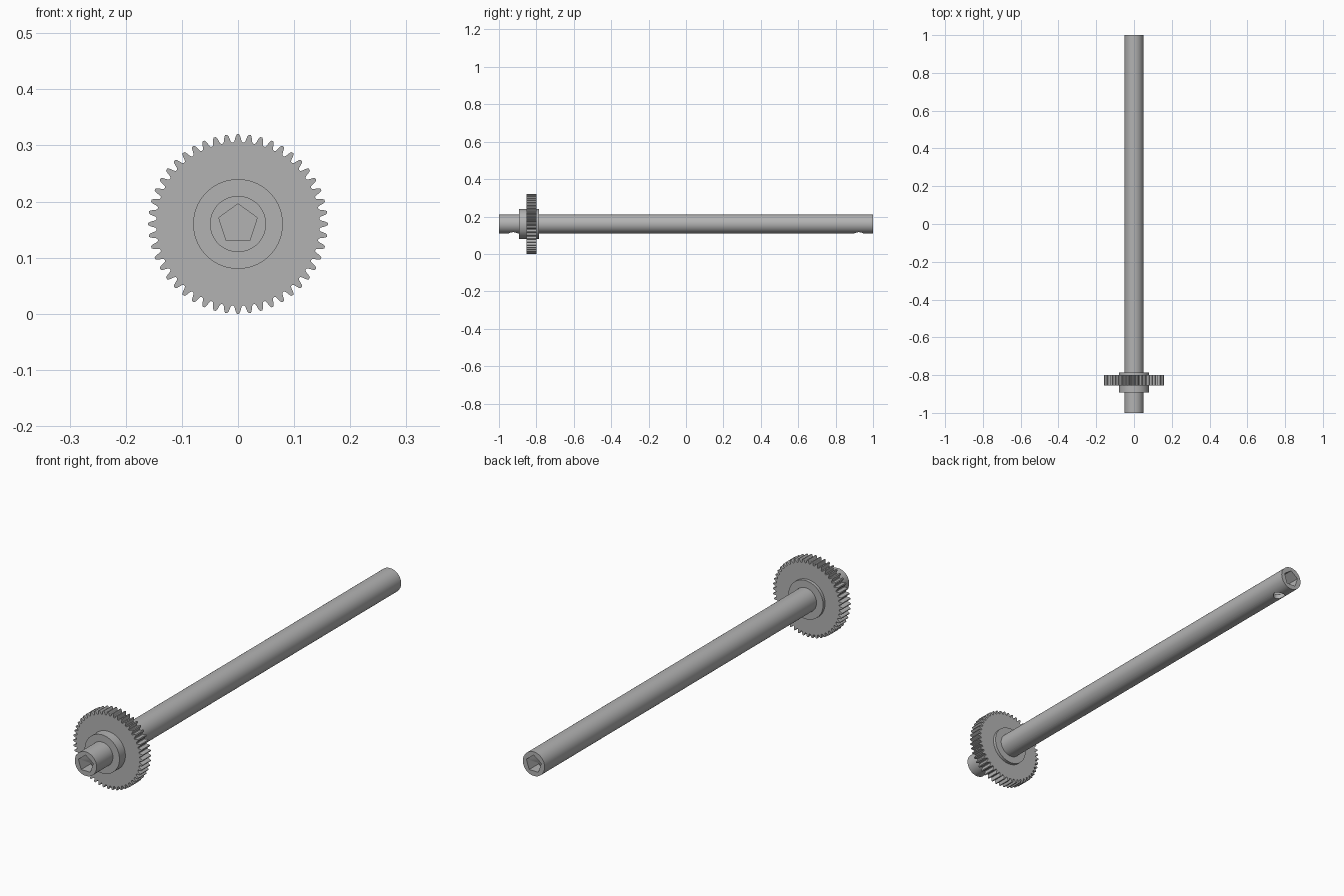
import bpy
import bmesh
from math import sin, cos, pi, radians
from mathutils import Matrix, Vector

AXIS_Z = 0.16

if "Cube" in bpy.data.objects:
    bpy.data.objects.remove(bpy.data.objects["Cube"], do_unlink=True)

steel = bpy.data.materials.new("grey steel")
steel.use_nodes = True
GREY = (0.45, 0.45, 0.45, 1)
steel.diffuse_color = GREY
steel.node_tree.nodes["Principled BSDF"].inputs["Base Color"].default_value = GREY


def circle(radius, sides):
    """Outline in the XZ plane, first point at the top."""
    return [(radius * sin(2 * pi * i / sides), radius * cos(2 * pi * i / sides))
            for i in range(sides)]


def prism(name, outline, y0, y1):
    """Extrude an outline along y, centred on the shaft axis."""
    bm = bmesh.new()
    face = bm.faces.new([bm.verts.new((x, y0, z + AXIS_Z)) for x, z in outline])
    new = bmesh.ops.extrude_face_region(bm, geom=[face])["geom"]
    moved = [v for v in new if isinstance(v, bmesh.types.BMVert)]
    bmesh.ops.translate(bm, verts=moved, vec=(0, y1 - y0, 0))
    bmesh.ops.recalc_face_normals(bm, faces=bm.faces)
    mesh = bpy.data.meshes.new(name)
    bm.to_mesh(mesh)
    bm.free()
    mesh.materials.append(steel)
    obj = bpy.data.objects.new(name, mesh)
    bpy.context.collection.objects.link(obj)
    return obj


def cut(target, cutter):
    mod = target.modifiers.new(cutter.name, "BOOLEAN")
    mod.operation = "DIFFERENCE"
    mod.solver = "EXACT"
    mod.object = cutter
    bpy.context.view_layer.objects.active = target
    bpy.ops.object.modifier_apply(modifier=mod.name)
    bpy.data.objects.remove(cutter, do_unlink=True)


def smooth(obj, angle):
    bpy.ops.object.select_all(action="DESELECT")
    obj.select_set(True)
    bpy.context.view_layer.objects.active = obj
    bpy.ops.object.shade_smooth_by_angle(angle=radians(angle))


# Shaft with a pentagonal socket and a set-screw hole underneath at each end
shaft = prism("shaft", circle(0.05, 64), -1, 1)
for side, end in (("front", -1), ("back", 1)):
    socket = prism(side + "_socket", circle(0.036, 5), end * 0.85, end * 1.05)
    cut(shaft, socket)
    hole = prism(side + "_screw_hole", circle(0.024, 32), -0.03, 0.03)
    hole.data.transform(Matrix.Translation((0, 0, -AXIS_Z)))
    hole.data.transform(Matrix.Rotation(pi / 2, 4, "X"))
    hole.data.transform(Matrix.Translation(Vector((0, end * 0.924, 0.115))))
    cut(shaft, hole)
smooth(shaft, 30)

# Hub collar
hub = prism("gear_hub", circle(0.08, 64), -0.893, -0.786)
smooth(hub, 30)

# Spur gear: one half-tooth profile (degrees, radius) mirrored and repeated
TEETH = 48
half = [(3.1, 0.1456), (2.4, 0.148), (1.9, 0.1525), (1.4, 0.157), (0.7, 0.16)]
tooth = [(-a, r) for a, r in half] + [(a, r) for a, r in reversed(half)]
outline = []
for i in range(TEETH):
    for a, r in tooth:
        t = radians(a + i * 360 / TEETH)
        outline.append((r * sin(t), r * cos(t)))
gear = prism("gear", outline, -0.854, -0.799)
smooth(gear, 35)
